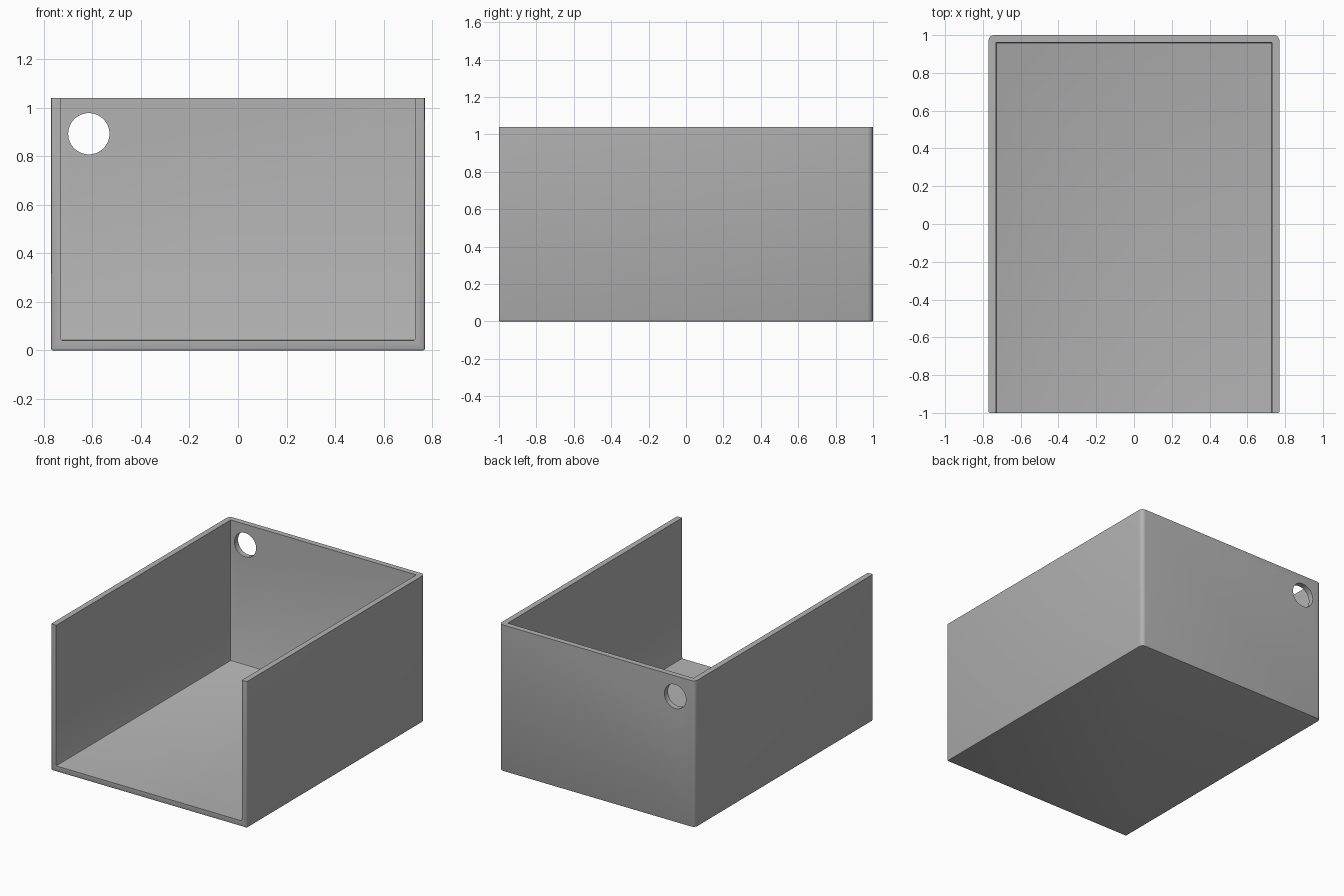
import bpy
import bmesh
from mathutils import Matrix

W, D, H, T = 0.77, 1.0, 1.04, 0.04   # half width, half depth, height, wall
HOLE_X, HOLE_Z, HOLE_R = -0.615, 0.893, 0.085

if "Cube" in bpy.data.objects:
    bpy.data.objects.remove(bpy.data.objects["Cube"])

grey = bpy.data.materials.new("plain grey")
grey.use_nodes = True
grey.diffuse_color = (0.45, 0.45, 0.45, 1)
grey.node_tree.nodes["Principled BSDF"].inputs["Base Color"].default_value = grey.diffuse_color


def finish(name, bm):
    mesh = bpy.data.meshes.new(name)
    bm.to_mesh(mesh)
    bm.free()
    obj = bpy.data.objects.new(name, mesh)
    mesh.materials.append(grey)
    bpy.context.collection.objects.link(obj)
    return obj


def block(lo, hi):
    bm = bmesh.new()
    bmesh.ops.create_cube(bm, size=1)
    for v in bm.verts:
        v.co = [hi[i] if v.co[i] > 0 else lo[i] for i in range(3)]
    return bm


def round_edges(bm, test, radius, segments):
    edges = [e for e in bm.edges if test(*(v.co for v in e.verts))]
    bmesh.ops.bevel(bm, geom=edges, offset=radius, offset_type='OFFSET',
                    segments=segments, profile=0.5, affect='EDGES', clamp_overlap=True)


def upright_at(y):
    return lambda a, b: abs(a.z - b.z) > 0.5 and min(a.y, b.y) > y - 0.01 and max(a.y, b.y) < y + 0.01


def level_at(z):
    return lambda a, b: abs(a.z - z) < 0.001 and abs(b.z - z) < 0.001


def cut(target, cutter):
    cutter.hide_render = True
    mod = target.modifiers.new("cut", 'BOOLEAN')
    mod.operation = 'DIFFERENCE'
    mod.solver = 'EXACT'
    mod.object = cutter
    bpy.context.view_layer.objects.active = target
    bpy.ops.object.modifier_apply(modifier=mod.name)
    bpy.data.objects.remove(cutter)


# Outer shell with rounded back corners and softened rim
bm = block((-W, -D, 0), (W, D, H))
round_edges(bm, upright_at(D), 0.03, 6)
round_edges(bm, upright_at(-D), 0.008, 3)
round_edges(bm, level_at(0), 0.006, 2)
tray = finish("open_front_tray", bm)

# Cavity, open at the front and top, with a small fillet at the floor
bm = block((T - W, -D - 0.2, T), (W - T, D - T, H + 0.2))
round_edges(bm, level_at(T), 0.008, 2)
cut(tray, finish("cavity_cutter", bm))

# Round cable hole through the back wall
bm = bmesh.new()
bmesh.ops.create_cone(bm, cap_ends=True, segments=64, radius1=HOLE_R, radius2=HOLE_R, depth=0.3,
                      matrix=Matrix.Translation((HOLE_X, D, HOLE_Z)) @ Matrix.Rotation(1.5707963, 4, 'X'))
cut(tray, finish("hole_cutter", bm))

# Smooth the rounded edges only
bpy.ops.object.select_all(action='DESELECT')
tray.select_set(True)
bpy.context.view_layer.objects.active = tray
bpy.ops.object.shade_smooth_by_angle(angle=0.52)
